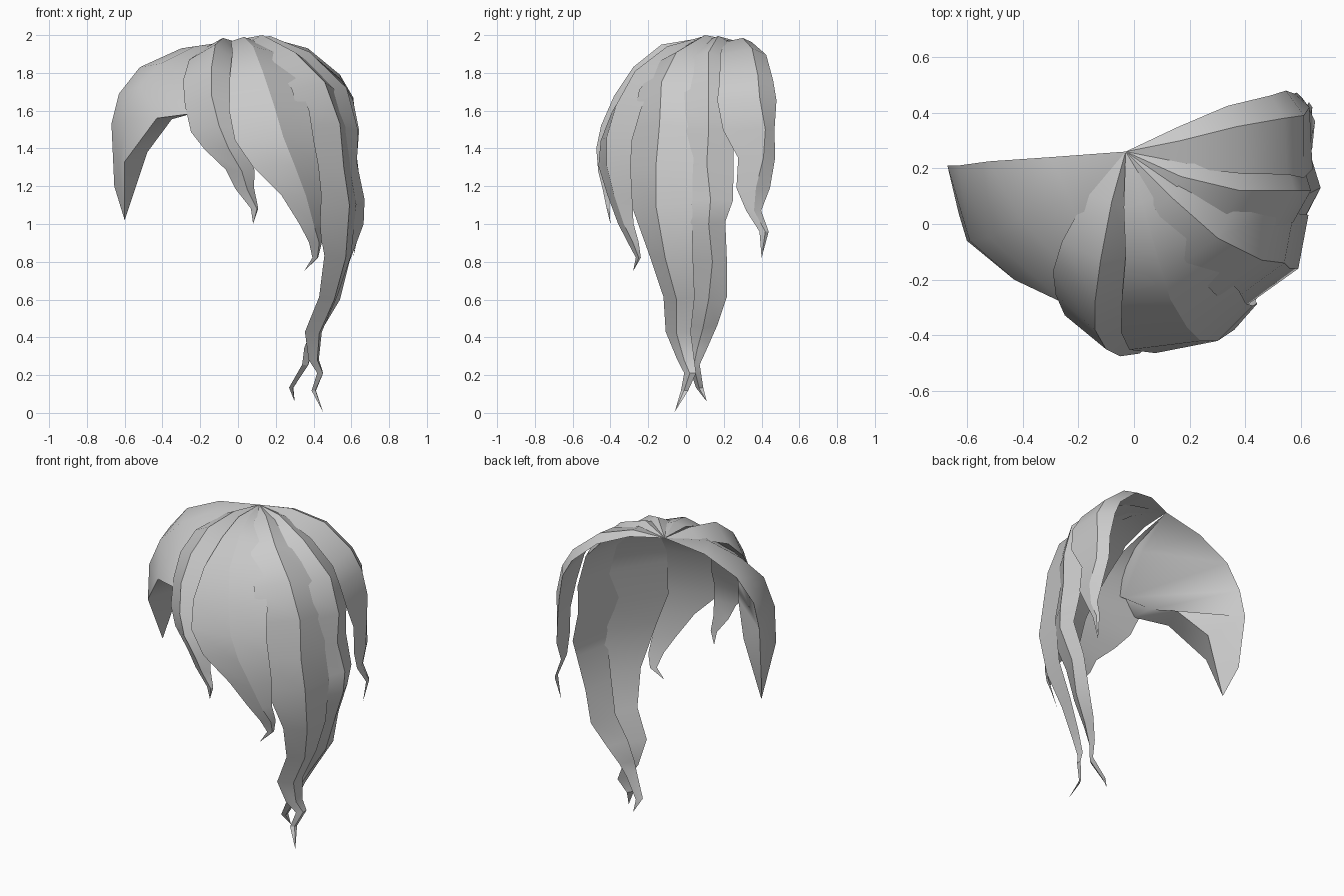
import bpy, bmesh, math
from mathutils import Vector

CROWN = Vector((-0.03, 0.26, 1.97))


def loft(name, rows, angle=32):
    """Skin a closed lock through rows of points that run around its cross-section."""
    bm = bmesh.new()
    rings = [[bm.verts.new(p) for p in row] for row in rows]
    n = len(rings[0])
    for a, b in zip(rings, rings[1:]):
        for i in range(n):
            j = (i + 1) % n
            bm.faces.new((a[i], a[j], b[j], b[i]))
    bmesh.ops.remove_doubles(bm, verts=bm.verts, dist=0.0005)
    bmesh.ops.recalc_face_normals(bm, faces=bm.faces)
    me = bpy.data.meshes.new(name)
    bm.to_mesh(me)
    bm.free()
    ob = bpy.data.objects.new(name, me)
    bpy.context.collection.objects.link(ob)
    bpy.ops.object.select_all(action='DESELECT')
    ob.select_set(True)
    bpy.context.view_layer.objects.active = ob
    bpy.ops.object.shade_smooth_by_angle(angle=math.radians(angle))
    return ob


def lock(name, depth, path):
    """Lock from a ridge path of (x, y, z, left width, right width), hung from the crown."""
    pts = [CROWN] + [Vector(p[:3]) for p in path]
    rows = [[CROWN] * 3]
    for i, (x, y, z, wl, wr) in enumerate(path, 1):
        p = pts[i]
        away = Vector((p.x - CROWN.x, p.y - CROWN.y, 0)).normalized()
        side = Vector((-away.y, away.x, 0))
        along = (pts[min(i + 1, len(pts) - 1)] - pts[i - 1]).normalized()
        out = along.cross(side)
        if out.dot(away + Vector((0, 0, 1))) < 0:
            out = -out
        out.normalize()
        drop = out * depth * (wl + wr) / 2
        rows.append([p - side * wl - drop, p, p + side * wr - drop])
    return loft(name, rows)


# wide side-swept lock: back edge, outer swell, front edge and inner edge
tip = (-0.6, 0.09, 1.02)
back = [CROWN, (-.3, .24, 1.93), (-.52, .225, 1.83), (-.63, .21, 1.69),
        (-.67, .21, 1.53), (-.655, .17, 1.2), tip]
swell = [CROWN, (-.23, .09, 1.94), (-.41, .02, 1.85), (-.52, -.05, 1.73),
         (-.59, -.06, 1.56), (-.63, .04, 1.3), tip]
front = [CROWN, (-.06, -.06, 1.89), (-.1, -.31, 1.7), (-.24, -.29, 1.585),
         (-.43, -.2, 1.56), (-.6, -.06, 1.33), tip]
inner = [CROWN, (-.08, -.02, 1.85), (-.12, -.24, 1.65), (-.26, -.16, 1.59),
         (-.35, -.03, 1.555), (-.48, .1, 1.38), tip]
loft("side_swept_lock", list(zip(back, swell, front, inner)), 60)

# short fringe lock at the front
lock("fringe_lock", 0.7, [
    (-.08, .08, 1.985, .09, .05), (-.12, -.13, 1.95, .15, .1),
    (-.14, -.28, 1.83, .17, .13), (-.14, -.38, 1.68, .16, .16),
    (-.1, -.45, 1.52, .16, .16), (-.05, -.475, 1.4, .13, .12),
    (.02, -.465, 1.28, .08, .07), (.05, -.44, 1.18, .06, .04),
    (.1, -.42, 1.08, .03, .01), (.08, -.4, 1.0, 0, 0)])

# broad front lock right of the centre
lock("front_lock", 0.3, [
    (.03, .08, 1.99, .07, .08), (.08, -.1, 1.94, .11, .14),
    (.13, -.27, 1.81, .17, .2), (.19, -.37, 1.63, .23, .22),
    (.24, -.42, 1.46, .25, .2), (.3, -.42, 1.31, .22, .17),
    (.36, -.38, 1.15, .13, .12), (.4, -.33, 1.0, .08, .06),
    (.43, -.28, .9, .06, .03), (.42, -.25, .82, .03, .01),
    (.35, -.28, .75, 0, 0)])

# longest side lock
lock("long_side_lock", 0.4, [
    (.13, .1, 2.0, .07, .06), (.3, -.05, 1.91, .14, .12),
    (.46, -.13, 1.75, .2, .17), (.54, -.14, 1.53, .24, .18),
    (.56, -.16, 1.3, .25, .18), (.59, -.16, 1.1, .21, .18),
    (.57, -.11, .82, .13, .14), (.51, -.05, .6, .1, .09),
    (.43, -.05, .42, .09, .07), (.42, -.01, .28, .055, .05),
    (.45, .02, .21, .04, .03), (.41, -.01, .12, .025, .02),
    (.45, -.06, .005, 0, 0)])

# second long side lock, tucked under the first
lock("rear_side_lock", 0.4, [
    (.17, .17, 1.995, .07, .05), (.38, .12, 1.91, .15, .09),
    (.575, .12, 1.72, .2, .11), (.635, .12, 1.5, .21, .12),
    (.63, .11, 1.32, .21, .13), (.67, .13, 1.13, .18, .11),
    (.665, .12, 1.0, .17, .08), (.59, .14, .8, .14, .07),
    (.54, .12, .6, .1, .09), (.45, .09, .45, .08, .07),
    (.39, .06, .34, .05, .05), (.37, .04, .25, .04, .03),
    (.29, .07, .13, .025, .02), (.3, .11, .06, 0, 0)])

# short lock at the back
lock("back_lock", 0.3, [
    (.17, .3, 1.985, .1, .05), (.37, .35, 1.93, .17, .08),
    (.54, .38, 1.79, .2, .09), (.61, .39, 1.67, .22, .1),
    (.63, .42, 1.5, .22, .06), (.63, .41, 1.35, .13, .07),
    (.65, .37, 1.19, .1, .08), (.63, .36, 1.07, .04, .04),
    (.64, .42, .96, .03, .02), (.61, .4, .82, 0, 0)])
